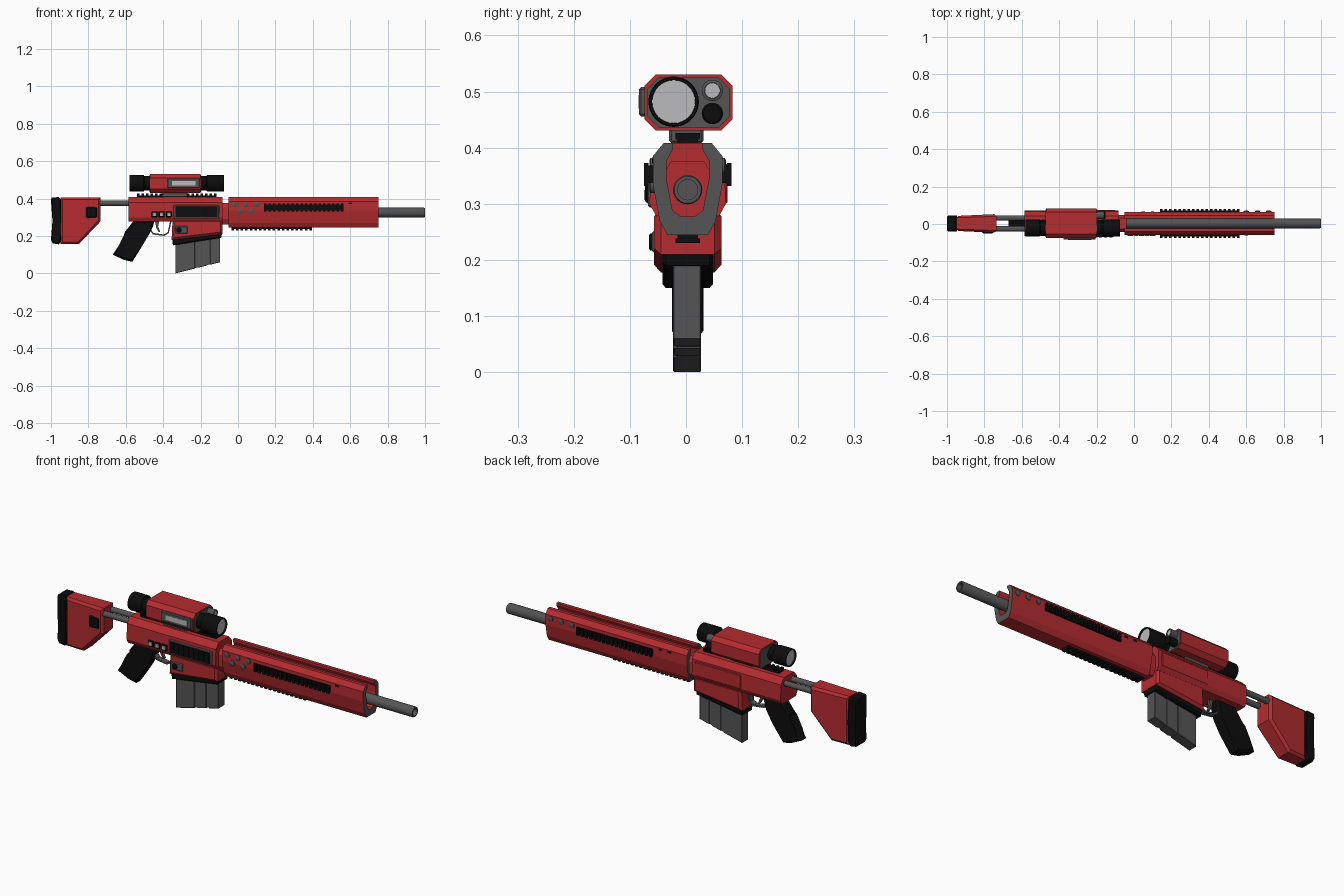
import bpy, bmesh
from math import cos, sin, pi
from mathutils import Vector

if "Cube" in bpy.data.objects:
    bpy.data.objects.remove(bpy.data.objects["Cube"])

def material(name, c):
    m = bpy.data.materials.new(name)
    m.diffuse_color = (*c, 1)
    m.use_nodes = True
    m.node_tree.nodes["Principled BSDF"].inputs["Base Color"].default_value = m.diffuse_color
    return m

RED = material("red", (0.46, 0.025, 0.03))
BLACK = material("black", (0.004, 0.004, 0.004))
GREY = material("dark_grey", (0.09, 0.09, 0.09))
PALE = material("pale_grey", (0.5, 0.5, 0.5))
MID = 0.003  # centreline offset in y

def finish(name, bm, *mats, smooth=False):
    bmesh.ops.recalc_face_normals(bm, faces=bm.faces)
    me = bpy.data.meshes.new(name)
    bm.to_mesh(me)
    bm.free()
    ob = bpy.data.objects.new(name, me)
    bpy.context.collection.objects.link(ob)
    ob.location.y = MID
    for m in mats:
        me.materials.append(m)
    if smooth:
        bpy.context.view_layer.objects.active = ob
        ob.select_set(True)
        bpy.ops.object.shade_smooth_by_angle(angle=0.6)
        ob.select_set(False)
    return ob

def extrude(name, pts, axis, lo, hi, *mats, bevel=0, taper=None):
    """Extrude a profile along x (points y,z) or along y (points x,z)."""
    bm = bmesh.new()
    place = (lambda p, a: (a, p[0], p[1])) if axis == 'x' else (lambda p, a: (p[0], a, p[1]))
    rings = [[bm.verts.new(place(p, a)) for p in pts] for a in (lo, hi)]
    caps = [bm.faces.new(r) for r in rings]
    n = len(pts)
    for i in range(n):
        j = (i + 1) % n
        bm.faces.new((rings[0][i], rings[0][j], rings[1][j], rings[1][i]))
    if len(mats) > 1:
        for f in caps:
            f.material_index = 1
    if bevel:
        bmesh.ops.bevel(bm, geom=[e for f in caps for e in f.edges], offset=bevel,
                        segments=1, affect='EDGES', profile=0.5)
    if taper:
        for v in bm.verts:
            v.co.y *= taper(v.co)
    return finish(name, bm, *mats)

def boxes(name, items, mat, bevel=0):
    """Boxes given as (x0, x1, y0, y1, z0, z1), in one object."""
    bm = bmesh.new()
    for x0, x1, y0, y1, z0, z1 in items:
        vs = bmesh.ops.create_cube(bm, size=1)['verts']
        for v in vs:
            v.co = Vector(((x0 + x1) / 2 + v.co.x * (x1 - x0), (y0 + y1) / 2 + v.co.y * (y1 - y0),
                           (z0 + z1) / 2 + v.co.z * (z1 - z0)))
    if bevel:
        bmesh.ops.bevel(bm, geom=bm.edges[:], offset=bevel, segments=1, affect='EDGES', profile=0.5)
    return finish(name, bm, mat)

def lathe(name, prof, c, mat, axis='x', seg=24):
    """Revolve (position, radius) points around an axis through c."""
    bm = bmesh.new()
    rings = []
    for a, r in prof:
        ring = []
        for k in range(seg):
            u, w = r * cos(2 * pi * k / seg), r * sin(2 * pi * k / seg)
            ring.append(bm.verts.new((a, c[0] + u, c[1] + w) if axis == 'x' else (c[0] + u, a, c[1] + w)))
        rings.append(ring)
    for p, q in zip(rings, rings[1:]):
        for k in range(seg):
            j = (k + 1) % seg
            bm.faces.new((p[k], p[j], q[j], q[k]))
    bm.faces.new(rings[0])
    bm.faces.new(rings[-1])
    return finish(name, bm, mat, smooth=True)

def mirrored(half):
    return half + [(-y, z) for y, z in reversed(half)]

def teeth(x0, x1, n, y0, y1, z0, z1):
    p = (x1 - x0) / (n - 0.45)
    return [(x0 + i * p, x0 + (i + 0.55) * p, y0, y1, z0, z1) for i in range(n)]

# Barrel with bored muzzle
lathe("barrel", [(-0.1, 0.026), (0.995, 0.026), (1.0, 0.024), (1.0, 0.018), (0.9, 0.018)], (0, 0.325), GREY)

# Handguard: open-topped faceted shell
outer = [(0.026, 0.408), (0.043, 0.408), (0.062, 0.385), (0.062, 0.335), (0.05, 0.27), (0.036, 0.244)]
inner = [(0.026, 0.398), (0.038, 0.376), (0.038, 0.345), (0.027, 0.288), (0.012, 0.277)]
shell = outer + [(-y, z) for y, z in reversed(outer)] + [(-y, z) for y, z in inner] + inner[::-1]
extrude("handguard", shell, 'x', -0.05, 0.75, RED, GREY)
extrude("handguard_collar", mirrored([(0.03, 0.375), (0.045, 0.35), (0.045, 0.29), (0.03, 0.26)]),
        'x', -0.09, -0.04, RED)

# Rails with teeth on sides, underside and receiver top
for s, side in ((-1, "front"), (1, "back")):
    a, b, c = sorted((s * 0.055, s * 0.07)), sorted((s * 0.07, s * 0.078)), 0
    boxes("side_rail_" + side, [(0.14, 0.565, *a, 0.337, 0.368)] + teeth(0.14, 0.565, 18, *b, 0.332, 0.373), BLACK)
boxes("lower_rail", [(-0.035, 0.395, -0.018, 0.018, 0.237, 0.246)]
      + teeth(-0.035, 0.395, 18, -0.022, 0.022, 0.23, 0.238), BLACK)
boxes("top_rail", [(-0.54, -0.115, -0.018, 0.018, 0.403, 0.416)]
      + teeth(-0.54, -0.115, 18, -0.022, 0.022, 0.415, 0.426), BLACK)

# Handguard bolts: same layout turned half round for the back
for i, (x, z) in enumerate([(-0.02, 0.368), (0.04, 0.368), (0.1, 0.368), (0.01, 0.333), (0.07, 0.333)]):
    lathe(f"front_bolt_{i}", [(-0.068, 0.010), (-0.066, 0.014), (-0.055, 0.014)], (x, z), GREY, 'y', 12)
    if i < 3:
        lathe(f"back_bolt_{i}", [(0.068, 0.010), (0.066, 0.014), (0.055, 0.014)], (0.7 - x, z), GREY, 'y', 12)
boxes("sling_slots", [(0.592, 0.61, -0.064, -0.055, 0.372, 0.38), (0.09, 0.108, 0.055, 0.064, 0.372, 0.38),
                      (0.04, 0.058, 0.055, 0.064, 0.372, 0.38)], BLACK)

# Receiver and magazine well
extrude("receiver", mirrored([(0.04, 0.408), (0.065, 0.38), (0.068, 0.3), (0.056, 0.278)]), 'x', -0.585, -0.082, RED)
extrude("magazine_well", [(-0.35, 0.29), (-0.082, 0.29), (-0.082, 0.21), (-0.355, 0.178)], 'y', -0.06, 0.06, RED,
        bevel=0.012)
extrude("magazine_well_lip", [(-0.352, 0.185), (-0.085, 0.216), (-0.09, 0.19), (-0.348, 0.15)], 'y',
        -0.045, 0.045, BLACK, bevel=0.006)
boxes("back_panel", [(-0.36, -0.1, 0.06, 0.071, 0.3, 0.372)], RED, 0.003)

# Ejection port with ribs
boxes("port_frame", [(-0.345, -0.1, -0.071, -0.06, 0.293, 0.365)], GREY, 0.004)
boxes("port_cover", [(-0.335, -0.11, -0.073, -0.065, 0.301, 0.357)]
      + teeth(-0.33, -0.115, 8, -0.076, -0.07, 0.304, 0.354), BLACK)

# Control buttons and magazine catch
boxes("button_surrounds", [(x - 0.016, x + 0.016, -0.074, -0.06, 0.3, 0.331) for x in (-0.446, -0.408, -0.37)],
      BLACK, 0.003)
boxes("buttons", [(x - 0.01, x + 0.01, -0.078, -0.07, 0.306, 0.325) for x in (-0.446, -0.408, -0.37)], PALE, 0.002)
boxes("catch_plate", [(-0.335, -0.27, -0.064, -0.055, 0.213, 0.252)], GREY, 0.004)
lathe("catch_button", [(-0.069, 0.012), (-0.067, 0.015), (-0.055, 0.015)], (-0.315, 0.232), BLACK, 'y', 16)

# Magazine with raised vertical panels
def slanted(x0, x1, lift=0):
    bottom = lambda x: 0.002 + lift + (x + 0.335) * 0.25
    return [(x0, 0.2), (x1, 0.2), (x1, bottom(x1)), (x0, bottom(x0))]
extrude("magazine", slanted(-0.335, -0.095), 'y', -0.021, 0.021, GREY)
for i, (a, b) in enumerate([(-0.335, -0.23), (-0.215, -0.165), (-0.15, -0.095)]):
    extrude(f"magazine_panel_{i}", slanted(a, b, -0.002), 'y', -0.026, 0.024, GREY, bevel=0.002)

# Pistol grip
extrude("grip", [(-0.555, 0.285), (-0.445, 0.285), (-0.455, 0.25), (-0.475, 0.21), (-0.51, 0.15), (-0.565, 0.062),
                 (-0.61, 0.072), (-0.67, 0.1), (-0.64, 0.145), (-0.6, 0.2), (-0.605, 0.22)],
        'y', -0.028, 0.028, BLACK, bevel=0.01)

# Trigger and guard
guard = [(-0.475, 0.235), (-0.455, 0.208), (-0.395, 0.2), (-0.37, 0.215), (-0.355, 0.28)]
inside = [(-0.363, 0.28), (-0.376, 0.22), (-0.397, 0.208), (-0.452, 0.216), (-0.47, 0.24)]
extrude("trigger_guard", guard + inside, 'y', -0.014, 0.014, GREY)
extrude("trigger", [(-0.445, 0.285), (-0.42, 0.285), (-0.427, 0.25), (-0.415, 0.22), (-0.424, 0.22), (-0.437, 0.245)],
        'y', -0.007, 0.007, GREY)

# Stock on two tubes
for s, side in ((-1, "front"), (1, "back")):
    lathe("stock_tube_" + side, [(-0.78, 0.014), (-0.57, 0.014)], (s * 0.029, 0.375), GREY, seg=16)
extrude("stock", [(-0.95, 0.406), (-0.735, 0.406), (-0.735, 0.278), (-0.85, 0.157), (-0.95, 0.157)],
        'y', -0.05, 0.05, RED, bevel=0.012, taper=lambda c: 0.8 + 0.2 * (c.x + 0.95) / 0.215)
extrude("butt_pad", [(-0.997, 0.405), (-0.957, 0.408), (-0.945, 0.39), (-0.955, 0.28), (-0.945, 0.175),
                     (-0.957, 0.155), (-0.99, 0.16), (-1.0, 0.18), (-0.992, 0.28), (-1.0, 0.39)],
        'y', -0.043, 0.043, BLACK, bevel=0.008)
boxes("stock_button", [(-0.815, -0.75, -0.053, -0.035, 0.295, 0.357)], BLACK, 0.008)

# Scope body with grey end plates
def scope_profile(d):
    y0, y1, z0, z1, k = -0.077 + d, 0.08 - d, 0.431 + d, 0.53 - d, 0.02
    return [(y0 + k, z0), (y1 - k, z0), (y1, z0 + k), (y1, z1 - k),
            (y1 - k, z1), (y0 + k, z1), (y0, z1 - k), (y0, z0 + k)]
extrude("scope_body", scope_profile(0), 'x', -0.47, -0.2, RED)
extrude("scope_end_plates", scope_profile(0.005), 'x', -0.473, -0.197, GREY)
boxes("scope_mount", [(-0.405, -0.27, -0.033, 0.028, 0.408, 0.436)], GREY, 0.004)
boxes("scope_side_plate", [(-0.378, -0.205, -0.087, -0.07, 0.456, 0.508)], GREY, 0.004)
boxes("scope_display", [(-0.352, -0.228, -0.088, -0.08, 0.47, 0.494)], PALE)

# Scope tubes, lenses and small emitters
eye = (-0.025, 0.482)
for s, end, name in ((-1, -0.58, "rear"), (1, -0.075, "front")):
    base = -0.465 if s < 0 else -0.205
    lathe("scope_tube_" + name, [(base, 0.038), (base + s * 0.035, 0.038), (base + s * 0.04, 0.045),
                                 (end - s * 0.004, 0.045), (end, 0.043), (end, 0.039), (end - s * 0.012, 0.039)],
          eye, BLACK, seg=32)
    lathe("scope_lens_" + name, [(end - s * 0.014, 0.0385), (end - s * 0.008, 0.0385)], eye, PALE, seg=32)
lathe("emitter_housing", [(-0.2, 0.019), (-0.16, 0.019), (-0.158, 0.014), (-0.17, 0.014)], (0.044, 0.502), GREY)
lathe("emitter_lens", [(-0.17, 0.0135), (-0.162, 0.0135)], (0.044, 0.502), PALE)
lathe("sensor", [(-0.2, 0.019), (-0.155, 0.019), (-0.152, 0.016)], (0.044, 0.461), BLACK)
